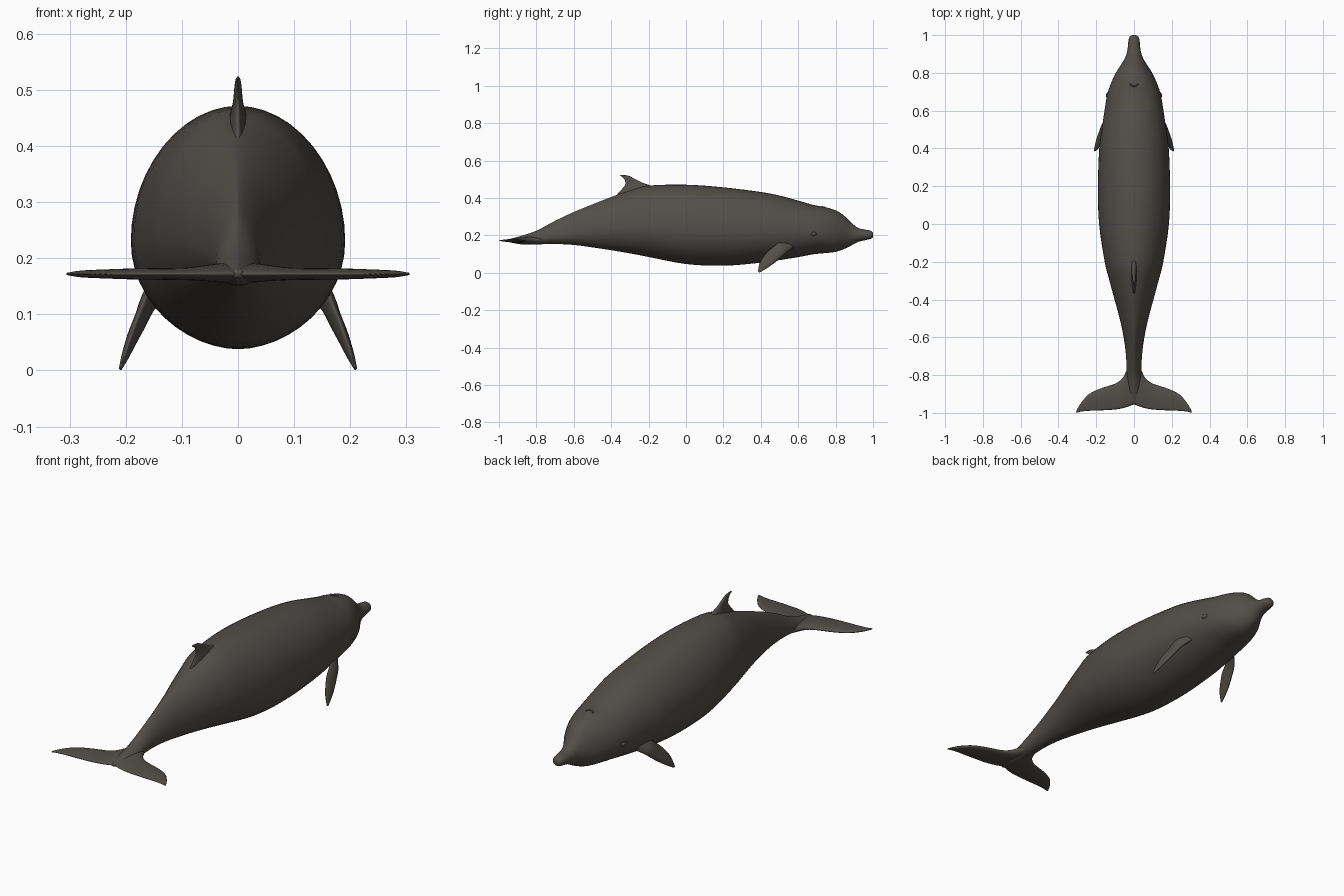
import bpy, bmesh, math
from mathutils import Vector

if "Cube" in bpy.data.objects:
    bpy.data.objects.remove(bpy.data.objects["Cube"])

skin = bpy.data.materials.new("dark grey brown skin")
skin.diffuse_color = (0.085, 0.078, 0.068, 1)
skin.use_nodes = True
skin.node_tree.nodes["Principled BSDF"].inputs["Base Color"].default_value = skin.diffuse_color


def smooth_rows(rows, n):
    """Catmull-Rom interpolation of rows of numbers."""
    out = []
    for i in range(len(rows) - 1):
        p = [rows[max(0, min(len(rows) - 1, i + k))] for k in (-1, 0, 1, 2)]
        for j in range(n):
            t = j / n
            out.append([0.5 * (2 * b + (c - a) * t + (2 * a - 5 * b + 4 * c - d) * t * t
                               + (3 * b - a - 3 * c + d) * t ** 3) for a, b, c, d in zip(*p)])
    return out + [list(rows[-1])]


def loft(name, rings, cap_start=True, mirror=False):
    """Skin a list of closed rings of points."""
    bm = bmesh.new()
    loops = [[bm.verts.new(p) for p in r] for r in rings]
    for a, b in zip(loops, loops[1:]):
        for i in range(len(a)):
            j = (i + 1) % len(a)
            bm.faces.new((a[i], a[j], b[j], b[i]))
    bm.faces.new(loops[-1])
    if cap_start:
        bm.faces.new(loops[0])
    bmesh.ops.recalc_face_normals(bm, faces=bm.faces)
    me = bpy.data.meshes.new(name)
    bm.to_mesh(me)
    bm.free()
    me.shade_smooth()
    me.materials.append(skin)
    ob = bpy.data.objects.new(name, me)
    bpy.context.collection.objects.link(ob)
    if mirror:
        ob.modifiers.new("mirror", 'MIRROR')
    return ob


def fin(name, rows, normal, mirror=False):
    """Rows: leading point xyz, trailing point xyz, half thickness."""
    n = Vector(normal).normalized()
    rings = []
    for r in smooth_rows(rows, 5):
        lead, trail, h = Vector(r[:3]), Vector(r[3:6]), r[6]
        ring = []
        for k in range(20):
            a = 2 * math.pi * k / 20
            t = 0.5 - 0.5 * math.cos(a)
            ring.append(lead.lerp(trail, t) + n * (h * math.sin(a) * (1.25 - 0.6 * t)))
        rings.append(ring)
    return loft(name, rings, False, mirror)


# body: y, top z, bottom z, widest z, half width
profile = [
    (1.00, .212, .192, .202, .010), (.99, .224, .182, .202, .024), (.96, .231, .175, .203, .031),
    (.92, .240, .165, .203, .035), (.88, .272, .144, .203, .047), (.84, .310, .125, .205, .071),
    (.80, .334, .112, .207, .096), (.74, .352, .105, .210, .124), (.68, .363, .099, .212, .143),
    (.60, .386, .084, .215, .156), (.50, .413, .068, .220, .171), (.40, .432, .054, .225, .184),
    (.20, .457, .038, .230, .191), (.00, .471, .047, .235, .185), (-.20, .466, .085, .245, .155),
    (-.30, .440, .104, .245, .130), (-.40, .405, .121, .24, .103), (-.50, .366, .136, .225, .076),
    (-.60, .325, .149, .210, .055), (-.70, .278, .154, .195, .042), (-.80, .225, .152, .180, .038),
    (-.88, .198, .152, .173, .030), (-.955, .178, .166, .172, .010)]
rings = []
for y, top, bot, mid, w in smooth_rows(profile, 4):
    keel = 0.5 * max(0, min(1, (-y - 0.25) / 0.4))      # back narrows to a ridge near the tail
    ring = []
    for k in range(48):
        a = 2 * math.pi * k / 48
        c, s = math.cos(a), math.sin(a)
        x = w * c * (abs(c) ** keel if s > 0 else abs(c) ** 0.08)
        ring.append((x, y, mid + s * ((top - mid) if s > 0 else (mid - bot))))
    rings.append(ring)
loft("body", rings)

# dorsal fin
fin("dorsal_fin", [
    (0, -.13, .435, 0, -.40, .385, .022), (0, -.19, .466, 0, -.345, .445, .014),
    (0, -.235, .483, 0, -.325, .472, .009), (0, -.275, .503, 0, -.327, .494, .007),
    (0, -.308, .519, 0, -.338, .510, .005), (0, -.345, .524, 0, -.355, .520, .002)], (1, 0, 0))

# tail flukes
z = .172
fin("tail_flukes", [
    (0, -.70, z + .004, 0, -.955, z, .020), (.035, -.765, z + .003, .035, -.968, z, .017),
    (.06, -.815, z + .002, .06, -.975, z, .014), (.10, -.845, z, .10, -.982, z, .011),
    (.18, -.872, z, .18, -.987, z, .010), (.24, -.902, z, .24, -.989, z, .008),
    (.28, -.947, z, .28, -.993, z, .006), (.306, -.990, z, .304, -1.0, z, .002)],
    (0, 0, 1), True)

# flippers
fin("flippers", [
    (.130, .575, .135, .130, .505, .185, .014), (.160, .535, .105, .155, .485, .155, .014),
    (.178, .495, .070, .167, .445, .122, .012), (.193, .455, .040, .182, .413, .085, .010),
    (.203, .420, .017, .195, .393, .048, .007), (.210, .392, .001, .208, .385, .010, .003)],
    (.93, 0, .36), True)

# blowhole crescent and eyes
curve = bpy.data.curves.new("blowhole", 'CURVE')
curve.dimensions = '3D'
curve.bevel_depth = 0.004
curve.use_fill_caps = True
sp = curve.splines.new('POLY')
sp.points.add(8)
for i, p in enumerate(sp.points):
    u = i / 4 - 1
    p.co = (.02 * u, .728 + .014 * u * u, .353 - .003 * u * u, 1)
curve.materials.append(skin)
bpy.context.collection.objects.link(bpy.data.objects.new("blowhole", curve))

for side, label in ((1, "right"), (-1, "left")):
    bpy.ops.mesh.primitive_uv_sphere_add(segments=16, ring_count=10, radius=.014,
                                         location=(side * .137, .68, .208))
    eye = bpy.context.object
    eye.name = label + "_eye"
    eye.scale = (.8, 1.3, .8)
    eye.data.materials.append(skin)
    bpy.ops.object.shade_smooth()
